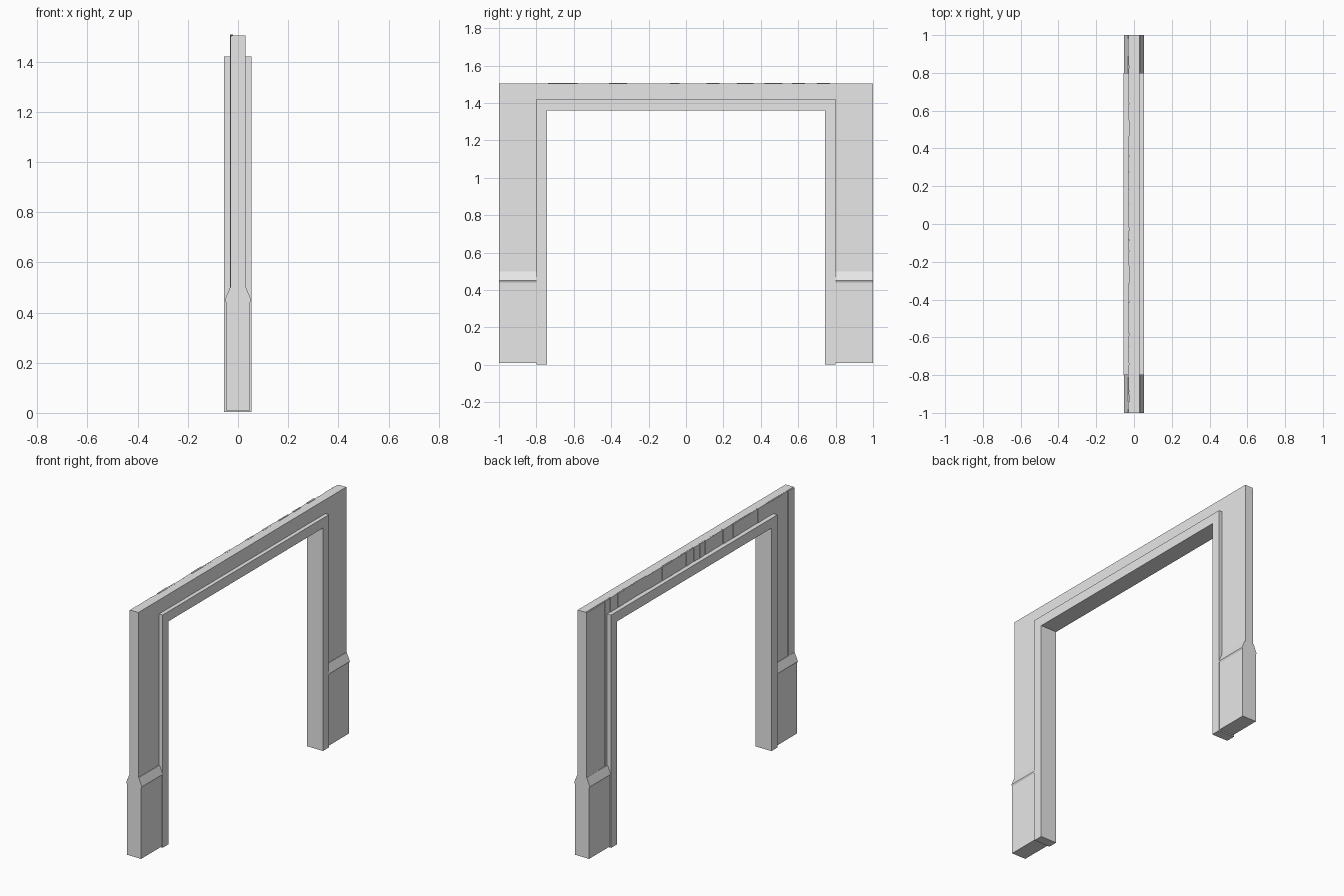
import bpy, bmesh, random

random.seed(4)
cube = bpy.data.objects.get("Cube")
if cube:
    bpy.data.objects.remove(cube, do_unlink=True)

grey = bpy.data.materials.new("plain_grey")
grey.use_nodes = True
colour = (0.8, 0.8, 0.8, 1)
grey.diffuse_color = colour
grey.node_tree.nodes["Principled BSDF"].inputs["Base Color"].default_value = colour


def prism(name, outline, offset, to_point):
    """Extrude a closed outline along an offset vector."""
    bm = bmesh.new()
    face = bm.faces.new([bm.verts.new(to_point(a, b)) for a, b in outline])
    new = bmesh.ops.extrude_face_region(bm, geom=[face])["geom"]
    bmesh.ops.translate(bm, vec=offset, verts=[v for v in new if isinstance(v, bmesh.types.BMVert)])
    bmesh.ops.recalc_face_normals(bm, faces=bm.faces)
    mesh = bpy.data.meshes.new(name)
    bm.to_mesh(mesh)
    bm.free()
    mesh.materials.append(grey)
    obj = bpy.data.objects.new(name, mesh)
    bpy.context.collection.objects.link(obj)
    return obj


def arch(name, half_out, half_in, top, under, bottom, x0, x1):
    """Door-shaped outline given thickness along x."""
    side = [(half_out, bottom), (half_out, top)]
    inner = [(half_in, under), (half_in, bottom)]
    outline = side + [(-y, z) for y, z in reversed(side)]
    outline += [(-y, z) for y, z in reversed(inner)] + inner
    return prism(name, outline, (x1 - x0, 0, 0), lambda y, z: (x0, y, z))


# Wall around the opening, and the casing that lines it
arch("wall", 1.0, 0.79, 1.505, 1.41, 0.01, -0.024, 0.029)
arch("door_casing", 0.8, 0.742, 1.42, 1.36, 0.003, -0.056, 0.053)

# Lower panels with a bevelled cap, one on each side of the opening
half = [(0.048, 0.01), (0.048, 0.44), (0.053, 0.45), (0.032, 0.5)]
profile = half + [(-x, z) for x, z in reversed(half)]
for name, start in (("front_lower_panel", -1.0), ("back_lower_panel", 0.795)):
    prism(name, profile, (0, 0.205, 0), lambda x, z: (x, start, z))

# Uneven upright planks covering one face of the wall
y, count = -1.0, 0
while y < 0.999:
    end = y + random.uniform(0.05, 0.1)
    if 1.0 - end < 0.04:
        end = 1.0
    low = 1.4 if max(abs(y), abs(end)) < 0.8 else 0.47
    top = 1.505 + random.uniform(-0.003, 0.003)
    a, b = (random.uniform(-0.032, -0.027) for _ in range(2))
    section = [(-0.02, y), (-0.02, end), (b, end - 0.001), (a, y + 0.001)]
    if low < 1 and y < 0.74 < end:
        low = 1.4
    # Planks that would cross the opening's edge stop above the casing
    if low < 1 and (y < -0.8 < end - 0.06 or y < 0.76):
        low = 0.47 if y < -0.79 and end < -0.74 else 1.4
    count += 1
    prism(f"plank_{count}", section, (0, 0, top - low), lambda x, w: (x, w, low))
    y = end
